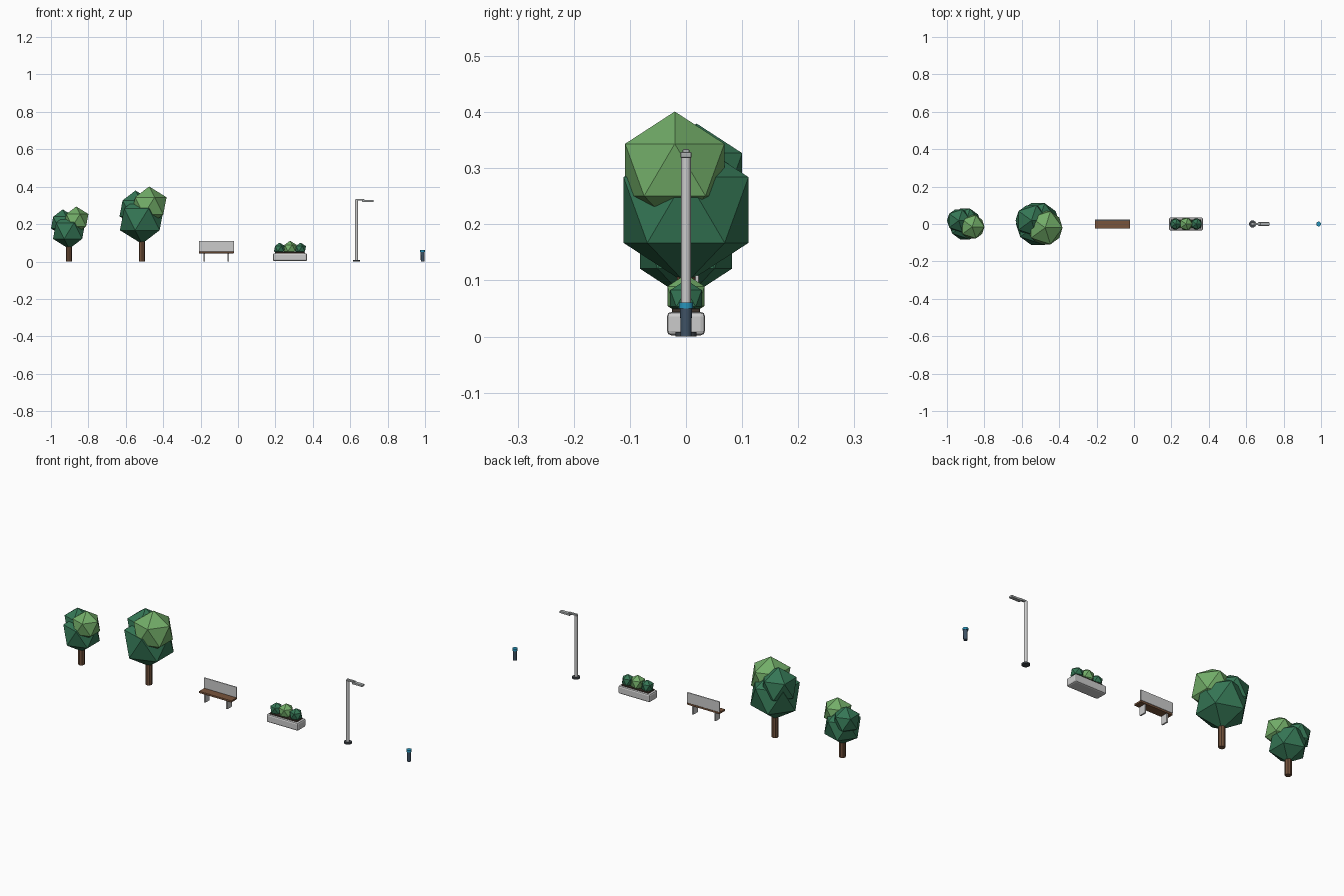
import bpy, math

if "Cube" in bpy.data.objects:
    bpy.data.objects.remove(bpy.data.objects["Cube"])


def material(name, rgb):
    m = bpy.data.materials.new(name)
    m.diffuse_color = (*rgb, 1)
    m.use_nodes = True
    m.node_tree.nodes["Principled BSDF"].inputs["Base Color"].default_value = m.diffuse_color
    return m


DARK_GREEN = material("dark_green", (0.035, 0.18, 0.09))
LIGHT_GREEN = material("light_green", (0.17, 0.42, 0.14))
BARK = material("bark", (0.17, 0.085, 0.045))
WOOD = material("wood", (0.19, 0.09, 0.045))
SOIL = material("soil", (0.05, 0.035, 0.025))
DARK_METAL = material("dark_metal", (0.05, 0.06, 0.07))
BIN_BODY = material("bin_grey", (0.05, 0.085, 0.13))
BLUE = material("blue", (0.02, 0.3, 0.5))
STEEL = material("steel", (0.4, 0.42, 0.42))


def finish(name, mat, bevel=0, segments=2):
    ob = bpy.context.object
    ob.name = name
    if mat:
        ob.data.materials.append(mat)
    if bevel:
        b = ob.modifiers.new("bevel", 'BEVEL')
        b.width, b.segments = bevel, segments
    return ob


def box(name, lo, hi, mat=None, bevel=0, segments=2):
    bpy.ops.mesh.primitive_cube_add(size=1, location=[(a + b) / 2 for a, b in zip(lo, hi)])
    bpy.context.object.scale = [b - a for a, b in zip(lo, hi)]
    bpy.ops.object.transform_apply(location=False, rotation=False, scale=True)
    return finish(name, mat, bevel, segments)


def cylinder(name, x, r, z0, z1, mat=None, sides=16, r_top=None, smooth=True):
    bpy.ops.mesh.primitive_cone_add(vertices=sides, radius1=r, radius2=r_top or r,
                                    depth=z1 - z0, location=(x, 0, (z0 + z1) / 2))
    if smooth:
        bpy.ops.object.shade_smooth_by_angle(angle=math.radians(40))
    return finish(name, mat)


def leaf_ball(name, centre, r, mat):
    bpy.ops.mesh.primitive_ico_sphere_add(subdivisions=1, radius=r, location=centre)
    return finish(name, mat)


# Trees: trunk and three faceted crowns each
cylinder("small_trunk", -0.903, 0.016, 0, 0.12, BARK, 8, smooth=False)
leaf_ball("small_crown", (-0.903, 0, 0.164), 0.0965, DARK_GREEN)
leaf_ball("small_crown_back", (-0.937, 0.018, 0.208), 0.0705, DARK_GREEN)
leaf_ball("small_crown_light", (-0.865, -0.015, 0.221), 0.073, LIGHT_GREEN)

cylinder("large_trunk", -0.514, 0.016, 0, 0.15, BARK, 8, smooth=False)
leaf_ball("large_crown", (-0.514, 0, 0.2255), 0.131, DARK_GREEN)
leaf_ball("large_crown_back", (-0.548, 0.019, 0.284), 0.0955, DARK_GREEN)
leaf_ball("large_crown_light", (-0.475, -0.02, 0.297), 0.104, LIGHT_GREEN)

# Bench
box("bench_seat", (-0.209, -0.024, 0.044), (-0.021, 0.022, 0.054), WOOD, 0.002)
box("bench_back", (-0.209, 0.016, 0.054), (-0.021, 0.023, 0.109), None, 0.002)
for side, x in (("left", -0.18), ("right", -0.052)):
    box("bench_leg_" + side, (x - 0.004, -0.018, 0), (x + 0.004, 0.018, 0.046))

# Planter with soil and bushes
box("planter", (0.187, -0.034, 0.002), (0.369, 0.034, 0.044), None, 0.008)
box("planter_soil", (0.199, -0.025, 0.038), (0.357, 0.025, 0.05), SOIL, 0.002)
for side, x in (("left", 0.222), ("right", 0.334)):
    leaf_ball("bush_" + side, (x, 0, 0.068), 0.033, DARK_GREEN)
leaf_ball("bush_middle", (0.278, 0, 0.072), 0.039, LIGHT_GREEN)

# Street lamp
cylinder("lamp_base", 0.634, 0.019, 0, 0.008, DARK_METAL)
cylinder("lamp_pole", 0.634, 0.0085, 0.006, 0.328)
box("lamp_arm", (0.628, -0.006, 0.325), (0.675, 0.006, 0.334), STEEL, 0.002)
box("lamp_head", (0.664, -0.01, 0.318), (0.724, 0.01, 0.329), STEEL, 0.003)

# Litter bin
cylinder("bin_body", 0.987, 0.0098, 0, 0.052, BIN_BODY, r_top=0.0105)
cylinder("bin_lid", 0.987, 0.0128, 0.05, 0.061, BLUE)
